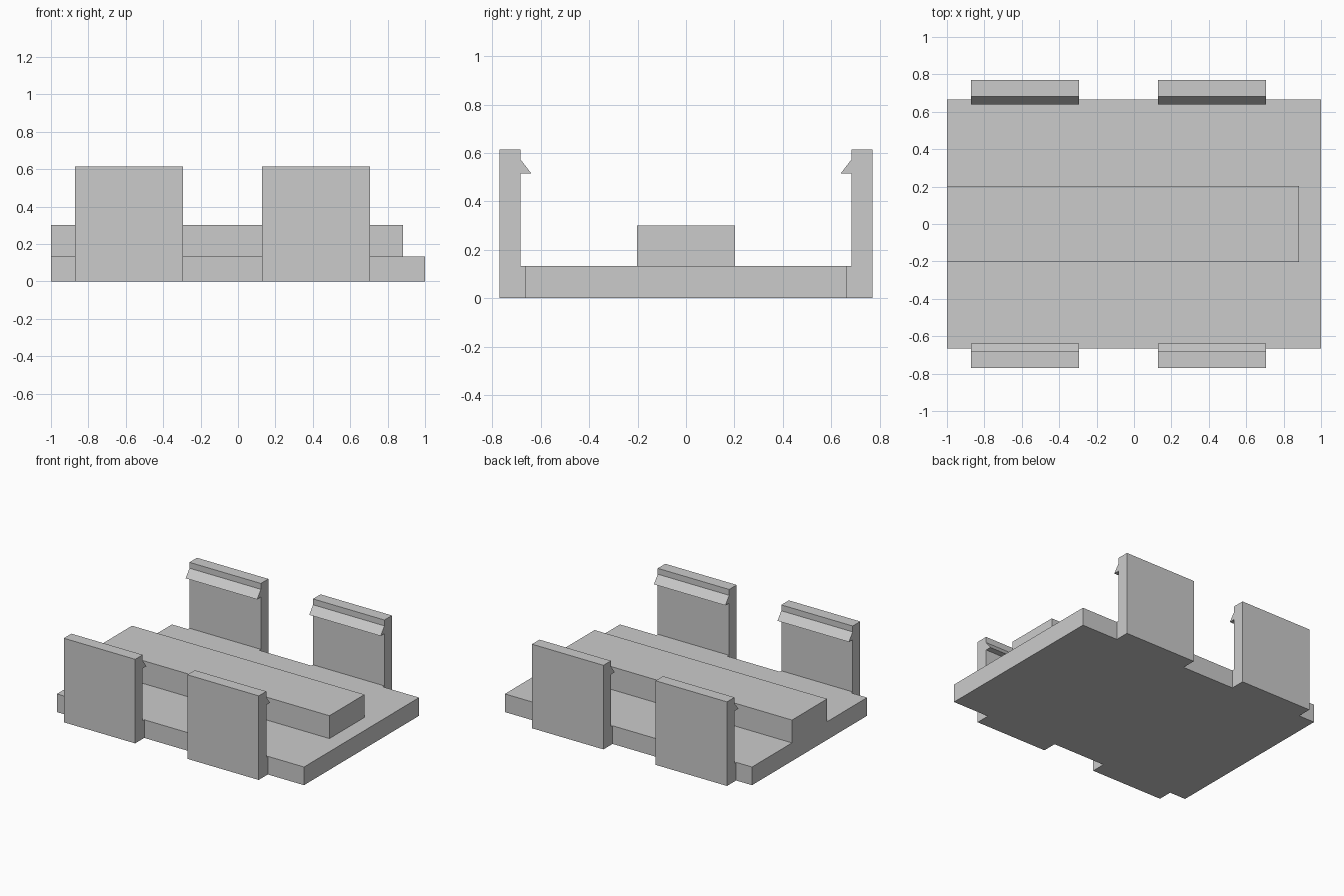
import bpy
import bmesh
from mathutils import Vector

cube = bpy.data.objects.get("Cube")
if cube:
    bpy.data.objects.remove(cube, do_unlink=True)

grey = bpy.data.materials.new("light_grey")
grey.use_nodes = True
colour = (0.6, 0.6, 0.6, 1)
grey.diffuse_color = colour
grey.node_tree.nodes["Principled BSDF"].inputs["Base Color"].default_value = colour


def extrude_profile(name, profile, x0, x1):
    """Sweep a (y, z) outline along x from x0 to x1."""
    bm = bmesh.new()
    face = bm.faces.new([bm.verts.new((x0, y, z)) for y, z in profile])
    swept = bmesh.ops.extrude_face_region(bm, geom=[face])
    moved = [v for v in swept["geom"] if isinstance(v, bmesh.types.BMVert)]
    bmesh.ops.translate(bm, verts=moved, vec=Vector((x1 - x0, 0, 0)))
    bmesh.ops.recalc_face_normals(bm, faces=bm.faces)
    mesh = bpy.data.meshes.new(name)
    bm.to_mesh(mesh)
    bm.free()
    mesh.materials.append(grey)
    obj = bpy.data.objects.new(name, mesh)
    bpy.context.collection.objects.link(obj)
    return obj


def rectangle(half_width, bottom, top):
    return [(-half_width, bottom), (half_width, bottom),
            (half_width, top), (-half_width, top)]


plate_half, plate_top = 0.665, 0.133
arm_inner, arm_outer, arm_top = 0.683, 0.77, 0.615
barb_tip, barb_bottom, barb_top = 0.639, 0.515, 0.572

# Base plate and the raised rail along its middle
extrude_profile("base_plate", rectangle(plate_half, 0, plate_top), -1, 1)
extrude_profile("centre_rail", rectangle(0.203, plate_top, 0.3), -1, 0.882)

# Barbed snap clip: foot joining the plate, upright arm, inward barb
clip = [(plate_half, 0), (arm_outer, 0), (arm_outer, arm_top),
        (arm_inner, arm_top), (arm_inner, barb_top), (barb_tip, barb_bottom),
        (arm_inner, barb_bottom), (arm_inner, plate_top), (plate_half, plate_top)]

# Two clips on each long side
for side, sign in (("front", -1), ("back", 1)):
    outline = [(sign * y, z) for y, z in clip]
    for hand, x0 in (("right", -0.871), ("left", 0.129)):
        extrude_profile(f"{side}_{hand}_clip", outline, x0, x0 + 0.578)
